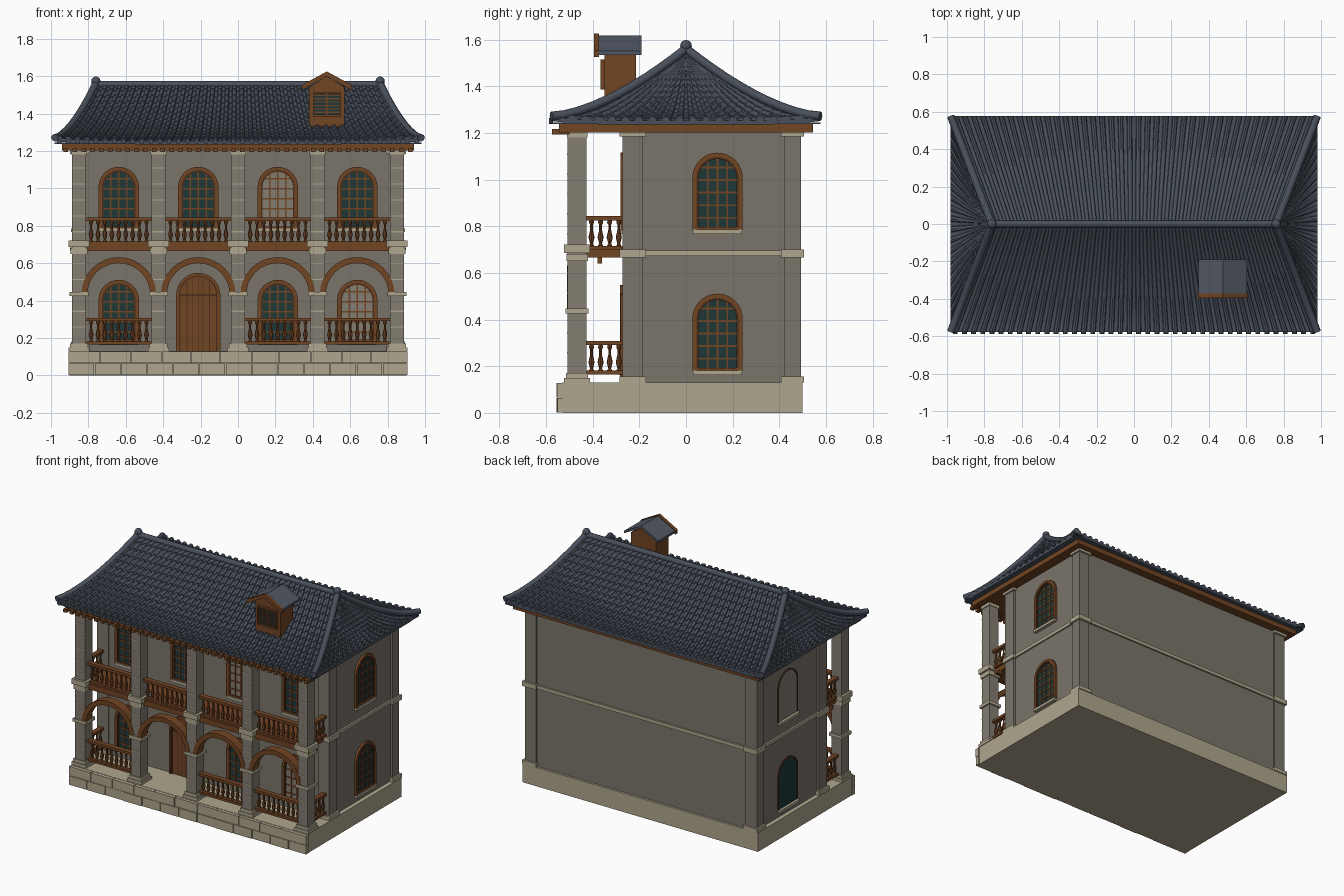
import bpy, bmesh, math, random
from mathutils import Matrix, Vector

if "Cube" in bpy.data.objects:
    bpy.data.objects.remove(bpy.data.objects["Cube"])
random.seed(3)

def material(name, rgb):
    m = bpy.data.materials.new(name)
    m.diffuse_color = (*rgb, 1)
    m.use_nodes = True
    m.node_tree.nodes["Principled BSDF"].inputs["Base Color"].default_value = m.diffuse_color
    return m

BEIGE = material("pale stone", (.43, .38, .27))
WALL = material("grey wall", (.195, .178, .145))
STONE = material("column stone", (.225, .205, .165))
BROWN = material("brown wood", (.165, .058, .017))
DARK = material("dark wood", (.075, .027, .010))
SLATE = material("roof tile", (.066, .079, .104))
PLATE = material("dormer slate", (.082, .096, .125))
GLASS = material("teal glass", (.014, .038, .038))
I = Matrix.Identity(4)

class Part:
    """One named object, filled with simple solids."""
    def __init__(self, name, mat):
        self.name, self.mat, self.bm = name, mat, bmesh.new()
    def box(self, x0, x1, y0, y1, z0, z1, M=I):
        c = Matrix.Translation(((x0+x1)/2, (y0+y1)/2, (z0+z1)/2))
        s = Matrix.Diagonal((x1-x0, y1-y0, z1-z0, 1))
        bmesh.ops.create_cube(self.bm, size=1, matrix=M @ c @ s)
    def prism(self, pts, y0, y1, M=I):
        """Outline in x,z pushed from y0 to y1."""
        a = [self.bm.verts.new(M @ Vector((x, y0, z))) for x, z in pts]
        b = [self.bm.verts.new(M @ Vector((x, y1, z))) for x, z in pts]
        n = len(pts)
        self.bm.faces.new(a)
        self.bm.faces.new(b[::-1])
        for i in range(n):
            self.bm.faces.new((a[i], b[i], b[(i+1) % n], a[(i+1) % n]))
    def lathe(self, x, y, z0, z1, prof, seg=8):
        rings = [[self.bm.verts.new((x + r*math.cos(2*math.pi*k/seg), y + r*math.sin(2*math.pi*k/seg),
                  z0 + (z1-z0)*h)) for k in range(seg)] for r, h in prof]
        for a, b in zip(rings, rings[1:]):
            for k in range(seg):
                self.bm.faces.new((a[k], a[(k+1) % seg], b[(k+1) % seg], b[k]))
    def done(self, smooth=False):
        bmesh.ops.recalc_face_normals(self.bm, faces=self.bm.faces)
        me = bpy.data.meshes.new(self.name)
        self.bm.to_mesh(me)
        me.materials.append(self.mat)
        ob = bpy.data.objects.new(self.name, me)
        bpy.context.collection.objects.link(ob)
        if smooth:
            bpy.context.view_layer.objects.active = ob
            ob.select_set(True)
            bpy.ops.object.shade_smooth_by_angle(angle=math.radians(40))
            ob.select_set(False)

def arch(w, z0, zs, n=16):
    arc = [(-w*math.cos(math.pi*k/n), zs + w*math.sin(math.pi*k/n)) for k in range(n+1)]
    return [(-w, z0)] + arc + [(w, z0)] if z0 < zs else arc

def arch_ring(p, w, t, z0, zs, y0, y1, M=I):
    """Band of thickness t following an arch."""
    p.prism(arch(w, z0, zs) + arch(w-t, z0, zs)[::-1], y0, y1, M)

COLS = [-.85, -.425, 0, .425, .85]
BAYS = [-.6375, -.2125, .2125, .6375]

# foundation with a face of stone blocks
p = Part("foundation", BEIGE)
p.box(-.9, .9, -.53, .5, 0, .13)
p.done()
p = Part("foundation_blocks", BEIGE)
for z0, off in ((.002, 0), (.067, .035)):
    x = -.907
    while x < .9:
        x1 = min(x + .14 + off*random.random(), .907)
        if x1 > .85:
            x1 = .907
        p.box(x+.002, x1-.002, -.55-random.random()*.006, -.52, z0, z0+.061)
        x = x1
p.done()

# main body, corner pilasters, string course
p = Part("house_wall", WALL)
p.box(-.87, .87, -.265, .485, .13, 1.21)
p.done()
p, q = Part("corner_pilasters", WALL), Part("pilaster_trim", BEIGE)
q.box(-.882, .882, -.272, .497, .672, .695)
for s in (-1, 1):
    for y0, y1 in ((-.272, -.185), (.42, .492)):
        a, b = sorted((s*.80, s*.885))
        p.box(a, b, y0, y1, .13, 1.2)
        a, b = sorted((s*.79, s*.897))
        for z0, z1 in ((.13, .157), (.667, .70), (1.185, 1.204)):
            q.box(a, b, y0-.012, y1+.014, z0, z1)
p.done()
q.done()

# porch columns with joints, bases and capitals
p, q = Part("porch_columns", STONE), Part("column_trim", BEIGE)
for x in COLS:
    p.box(x-.038, x+.038, -.508, -.427, .13, 1.2)
    for k in range(12):
        z = .255 + k*.085
        q.box(x-.038, x+.038, -.510, -.505, z, z+.006)
    for w, z0, z1 in ((.055, .13, .15), (.048, .15, .17), (.05, .425, .447),
                      (.046, .65, .682), (.055, .686, .722), (.044, 1.18, 1.203)):
        q.box(x-w, x+w, -.467-w, -.467+w, z0, z1)
p.done()
q.done()

# porch arches
p = Part("porch_arches", BROWN)
for x in BAYS:
    M = Matrix.Translation((x, 0, 0))
    arch_ring(p, .2, .032, .432, .432, -.511, -.45, M)
p.done()

# balcony floor and joists
p = Part("balcony_floor", BROWN)
p.box(-.85, .85, -.49, -.26, .665, .703)
for x in COLS:
    p.box(x-.012, x+.012, -.38, -.36, .64, .666)
p.done()

# balustrades on both floors, front and sides
p, q = Part("balusters", BROWN), Part("balustrade_rails", BROWN)
PROF = [(.007, 0), (.011, .06), (.006, .12), (.013, .35), (.006, .62), (.006, .8), (.011, .88), (.008, 1)]
for z0, bays in ((.165, (0, 2, 3)), (.70, (0, 1, 2, 3))):
    for za, zb in ((z0, z0+.016), (z0+.125, z0+.143)):
        for i in bays:
            q.box(BAYS[i]-.176, BAYS[i]+.176, -.485, -.45, za, zb)
        for s in (-1, 1):
            q.box(s*.85-.016, s*.85+.016, -.43, -.265, za, zb)
    for i in bays:
        for k in range(9):
            p.lathe(BAYS[i] + (k-4)*.037, -.467, z0+.01, z0+.13, PROF)
    for s in (-1, 1):
        for k in range(4):
            p.lathe(s*.85, -.405+k*.039, z0+.01, z0+.13, PROF)
p.done(True)
q.done()

# arched windows: (front x or side), storey base, pane colour, bars
frame, inner = Part("window_frames", BROWN), Part("window_inner_frames", DARK)
bars, sill = Part("window_bars", BROWN), Part("window_sills", BEIGE)
glass, blank = Part("window_glass", GLASS), Part("window_blank_panes", STONE)

def window(M, z0, pane, barred=True):
    w, zs = .108, z0 + .225
    pane.prism(arch(w-.01, z0, zs), -.004, .01, M)
    sill.box(-.105, .105, -.022, .01, z0-.015, z0+.004, M)
    if not barred:
        arch_ring(inner, w, .008, z0, zs, -.006, .01, M)
        return
    arch_ring(frame, w, .018, z0, zs, -.016, .01, M)
    arch_ring(inner, w-.018, .009, z0, zs, -.011, .01, M)
    frame.box(-w+.01, w-.01, -.014, .01, z0, z0+.014, M)
    r = w - .02
    for u in (-.042, 0, .042):
        bars.box(u-.004, u+.004, -.009, 0, z0, zs + math.sqrt(r*r-u*u), M)
    for k in range(1, 6):
        z = z0 + k*.054
        h = math.sqrt(r*r - max(0, z-zs)**2)
        bars.box(-h, h, -.008, 0, z-.004, z+.004, M)

for storey, z0 in enumerate((.178, .782)):
    for i, x in enumerate(BAYS):
        if (storey, i) != (0, 1):
            pane = blank if (storey, i) in ((1, 2), (0, 3)) else glass
            window(Matrix.Translation((x, -.265, 0)), z0, pane)
    window(Matrix.Translation((.87, .135, 0)) @ Matrix.Rotation(math.pi/2, 4, 'Z'), z0, glass)
    window(Matrix.Translation((-.87, .135, 0)) @ Matrix.Rotation(-math.pi/2, 4, 'Z'), z0,
           (glass, blank)[storey], False)
for o in (frame, inner, bars, sill, glass, blank):
    o.done()

# arched plank door
M = Matrix.Translation((-.2125, -.265, 0))
p, q = Part("door_planks", BROWN), Part("door_frame_and_joints", DARK)
p.prism(arch(.11, .13, .43), -.006, .01, M)
arch_ring(p, .118, .014, .13, .43, -.018, .01, M)
arch_ring(q, .104, .008, .13, .43, -.012, .01, M)
for u in (-.06, -.03, 0, .03, .06):
    q.box(u-.002, u+.002, -.008, 0, .13, .43 + math.sqrt(.1**2-u*u), M)
q.box(-.1, .1, -.011, 0, .424, .436, M)
p.done()
q.done()

# eaves beam and rafter ends
p = Part("eaves_beam", BROWN)
p.box(-.94, .94, -.545, .545, 1.202, 1.243)
for k in range(40):
    x = -.92 + k*1.84/39
    p.box(x-.012, x+.012, -.575, -.5, 1.194, 1.216)
p.done()

# curved hipped roof: each slope is a fan of round tile ribs in stepped courses
EX, EY, RX, ZE, ZR = .98, .577, .76, 1.247, 1.552
def roof_z(t):
    return ZE + (ZR-ZE)*t**1.5
RIB = ((0, 0), (.2, 0), (.27, .75), (.5, 1), (.73, .75), (.8, 0))
def slope(p, a, b, c, d, n):
    a, b, c, d = (Vector(v) for v in (a, b, c, d))
    us = [((k+f)/n, h) for k in range(n) for f, h in RIB] + [(1, 0)]
    rows = [(0, None)] + [v for k in range(13) for v in ((k/13, .006), ((k+1)/13, 0))]
    grid = []
    for t, step in rows:
        row = []
        for u, h in us:
            e, r = a.lerp(b, u), c.lerp(d, u)
            x, y = e.lerp(r, t)
            width = ((b-a).length*(1-t) + (d-c).length*t)/n
            lift = .016*abs(2*u-1)**5*(1-t)**2
            z = ZE-.012+lift if step is None else roof_z(t) + lift + step + h*.3*width
            row.append(p.bm.verts.new((x, y, z)))
        grid.append(row)
    for r0, r1 in zip(grid, grid[1:]):
        for i in range(len(us)-1):
            p.bm.faces.new((r0[i], r0[i+1], r1[i+1], r1[i]))

p = Part("roof_tiles", SLATE)
slope(p, (-EX, -EY), (EX, -EY), (-RX, 0), (RX, 0), 40)
slope(p, (EX, EY), (-EX, EY), (RX, 0), (-RX, 0), 40)
slope(p, (EX, -EY), (EX, EY), (RX, 0), (RX, 0), 20)
slope(p, (-EX, EY), (-EX, -EY), (-RX, 0), (-RX, 0), 20)
p.done()
p = Part("roof_soffit", SLATE)
p.box(-EX, EX, -EY, EY, 1.237, 1.245)
p.done()
p = Part("eave_tile_caps", SLATE)
for k in range(40):
    x = -EX + (k+.5)*2*EX/40
    p.prism([(x+.013*math.cos(a*math.pi/4), 1.25+.013*math.sin(a*math.pi/4)) for a in range(8)], -.587, -.57)
p.done()

# ridge and hip tubes with end knobs
def tube(name, pts, r):
    cu = bpy.data.curves.new(name, 'CURVE')
    cu.dimensions, cu.bevel_depth, cu.bevel_resolution, cu.use_fill_caps = '3D', r, 2, True
    sp = cu.splines.new('POLY')
    sp.points.add(len(pts)-1)
    for q, v in zip(sp.points, pts):
        q.co = (*v, 1)
    cu.materials.append(SLATE)
    ob = bpy.data.objects.new(name, cu)
    bpy.context.collection.objects.link(ob)
    bpy.context.view_layer.objects.active = ob
    ob.select_set(True)
    bpy.ops.object.convert(target='MESH')
    bpy.ops.object.select_all(action='DESELECT')

tube("roof_ridge", [(-RX, 0, ZR+.003), (RX, 0, ZR+.003)], .02)
knobs = Part("ridge_knobs", SLATE)
for sx in (-1, 1):
    bmesh.ops.create_uvsphere(knobs.bm, u_segments=12, v_segments=8, radius=.025,
                              matrix=Matrix.Translation((sx*RX, 0, 1.573)))
    for sy in (-1, 1):
        tube("hip_ridge", [(sx*(EX+(RX-EX)*t), sy*EY*(1-t), roof_z(t)+.008+.016*(1-t)**2)
                           for t in (k/10 for k in range(11))], .02)
knobs.done(True)

# dormer: body, louvred window, gabled roof
X = .475
p = Part("dormer_body", BROWN)
p.prism([(X-.095, 1.33), (X+.095, 1.33), (X+.095, 1.54), (X, 1.6), (X-.095, 1.54)], -.35, -.215)
for u in (-.075, .067):
    p.box(X+u, X+u+.01, -.366, -.34, 1.39, 1.51)
for z in (1.385, 1.505):
    p.box(X-.075, X+.077, -.366, -.34, z, z+.01)
for k in range(6):
    p.box(X-.07, X+.07, -.362, -.34, 1.404+k*.018, 1.410+k*.018)
p.box(X-.004, X+.004, -.363, -.34, 1.39, 1.51)
p.done()
p = Part("dormer_glass", GLASS)
p.box(X-.07, X+.07, -.355, -.345, 1.39, 1.51)
p.done()
def gable(w, lo, hi, t):
    return [(X-w, lo), (X, hi), (X+w, lo), (X+w, lo-t), (X, hi-t), (X-w, lo-t)]
p = Part("dormer_roof", PLATE)
p.prism(gable(.13, 1.55, 1.617, .016), -.385, -.19)
p.done()
p = Part("dormer_bargeboard", BROWN)
p.prism(gable(.134, 1.552, 1.625, .027), -.395, -.372)
p.done()
